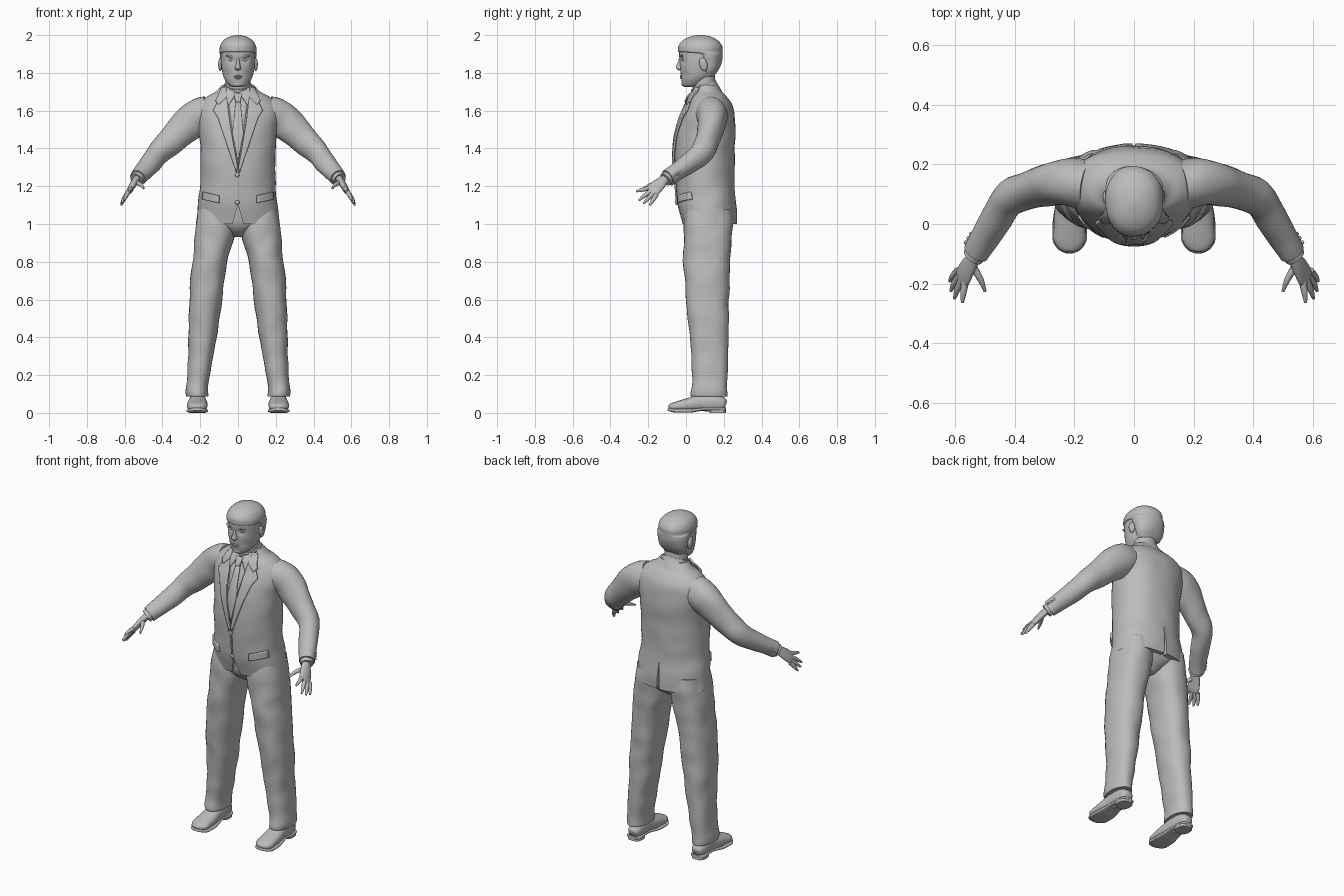
import bpy, bmesh, math
from mathutils import Vector, Matrix, noise
from mathutils.bvhtree import BVHTree

if "Cube" in bpy.data.objects:
    bpy.data.objects.remove(bpy.data.objects["Cube"])

grey = bpy.data.materials.new("plain_grey")
grey.use_nodes = True
grey.diffuse_color = (0.5, 0.5, 0.5, 1)
grey.node_tree.nodes["Principled BSDF"].inputs["Base Color"].default_value = (0.5, 0.5, 0.5, 1)
X, Y = Vector((1, 0, 0)), Vector((0, 1, 0))
parts = []


def finish(name, bm, mirror=False):
    bmesh.ops.recalc_face_normals(bm, faces=bm.faces)
    mesh = bpy.data.meshes.new(name)
    bm.to_mesh(mesh)
    bm.free()
    mesh.materials.append(grey)
    ob = bpy.data.objects.new(name, mesh)
    bpy.context.collection.objects.link(ob)
    if mirror:
        ob.modifiers.new("mirror", "MIRROR").use_mirror_merge = False
    parts.append(ob)
    return ob


def smooth_stations(st, steps):
    """Spline through the stations, held between neighbouring values."""
    out = []
    for i in range(len(st) - 1):
        quad = [st[max(i - 1, 0)], st[i], st[i + 1], st[min(i + 2, len(st) - 1)]]
        for k in range(steps):
            t = k / steps
            row = []
            for a, b, c, d in zip(*quad):
                v = b + t / 2 * (c - a + t * (2*a - 5*b + 4*c - d + t * (3*b - a - 3*c + d)))
                row.append(max(min(b, c), min(max(b, c), v)))
            out.append(row)
    return out + [list(st[-1])]


def skin(name, frames, sides, power, folds, mirror, sculpt):
    bm = bmesh.new()
    rings = []
    for c, u, v in frames:
        ring = []
        for k in range(sides):
            t = math.tau * k / sides
            cs, sn = math.cos(t), math.sin(t)
            p = c + u * math.copysign(abs(cs) ** (2 / power), cs) \
                + v * math.copysign(abs(sn) ** (2 / power), sn)
            if folds:
                p += (p - c).normalized() * noise.noise(p * 11) * folds
            if sculpt:
                p = sculpt(p)
            ring.append(bm.verts.new(p))
        rings.append(ring)
    for lo, hi in zip(rings, rings[1:]):
        for k in range(sides):
            n = (k + 1) % sides
            bm.faces.new((lo[k], lo[n], hi[n], hi[k]))
    bm.faces.new(rings[0])
    bm.faces.new(rings[-1])
    return finish(name, bm, mirror)


def column(name, st, sides=32, power=2, folds=0, mirror=False, steps=5, sculpt=None):
    """Upright body; stations are (x, z, half width, front y, back y)."""
    frames = [(Vector((x, (f + b) / 2, z)), X * w, Y * (b - f) / 2)
              for x, z, w, f, b in smooth_stations(st, steps)]
    return skin(name, frames, sides, power, folds, mirror, sculpt)


def tube(name, st, hint, sides=20, power=2, folds=0, mirror=True, steps=5):
    """Body along a path; stations are (x, y, z, half size on hint, other half size)."""
    rows = smooth_stations(st, steps)
    pts = [Vector(r[:3]) for r in rows]
    frames = []
    for i, r in enumerate(rows):
        t = (pts[min(i + 1, len(pts) - 1)] - pts[max(i - 1, 0)]).normalized()
        u = (hint - t * hint.dot(t)).normalized()
        frames.append((pts[i], u * r[3], t.cross(u) * r[4]))
    return skin(name, frames, sides, power, folds, mirror, None)


def blob(name, loc, size, tilt=0, axis="Y", mirror=False):
    bm = bmesh.new()
    m = Matrix.Translation(loc) @ Matrix.Rotation(tilt, 4, axis) @ Matrix.Diagonal((*size, 1))
    bmesh.ops.create_uvsphere(bm, u_segments=16, v_segments=10, radius=1, matrix=m)
    return finish(name, bm, mirror)


# Jacket body, with the front opening and back vent cut out
jacket = column("jacket", [
    (0, 1.0, .222, -.02, .27), (0, 1.1, .211, -.045, .267), (0, 1.2, .199, -.055, .257),
    (0, 1.35, .198, -.06, .258), (0, 1.47, .205, -.05, .262), (0, 1.56, .22, -.025, .258),
    (0, 1.63, .208, .005, .245), (0, 1.675, .165, .025, .215), (0, 1.7, .12, .045, .19),
    (0, 1.735, .085, .06, .165)], 48, 2.15, .005)
for wide, top, y0, y1 in ((.035, 1.1, -.12, .02), (.01, 1.18, .235, .35)):
    bm = bmesh.new()
    bottom = [bm.verts.new((s * wide, y, .98)) for s, y in ((-1, y0), (1, y0), (1, y1), (-1, y1))]
    ridge = [bm.verts.new((0, y, top)) for y in (y0, y1)]
    bm.faces.new(bottom)
    bm.faces.new((bottom[0], bottom[1], ridge[0]))
    bm.faces.new((bottom[2], bottom[3], ridge[1]))
    bm.faces.new((bottom[1], bottom[2], ridge[1], ridge[0]))
    bm.faces.new((bottom[3], bottom[0], ridge[0], ridge[1]))
    cutter = finish("opening_cutter", bm)
    cutter.hide_render = True
    parts.remove(cutter)
    jacket.modifiers.new("cut", "BOOLEAN").object = cutter
    jacket.modifiers["cut"].operation = "DIFFERENCE"
    shape = jacket.evaluated_get(bpy.context.evaluated_depsgraph_get())
    jacket.data = bpy.data.meshes.new_from_object(shape)
    jacket.modifiers.clear()
    bpy.data.objects.remove(cutter)
surface = BVHTree.FromPolygons([v.co for v in jacket.data.vertices],
                               [p.vertices for p in jacket.data.polygons])


def patch(name, outline, lift, thick=.01, mirror=False):
    """Cloth plate with an (x, z) outline laid on the jacket front."""
    bm = bmesh.new()
    bm.faces.new([bm.verts.new((x, -1, z)) for x, z in outline])
    bmesh.ops.triangulate(bm, faces=bm.faces)
    bmesh.ops.subdivide_edges(bm, edges=bm.edges, cuts=7, use_grid_fill=True)
    for v in bm.verts:
        hit = surface.ray_cast(v.co, Y)[0] or surface.find_nearest(Vector((v.co.x, 0, v.co.z)))[0]
        v.co.y = hit.y - lift
    ob = finish(name, bm, mirror)
    solid = ob.modifiers.new("cloth", "SOLIDIFY")
    solid.thickness, solid.offset = thick, 0
    return ob


# Shirt, tie, lapels, pockets and buttons
patch("shirt_front", [(-.06, 1.7), (.06, 1.7), (0, 1.3)], .003, .006)
patch("tie", [(-.012, 1.65), (.012, 1.65), (.03, 1.48), (0, 1.33), (-.03, 1.48)], .009)
patch("tie_knot", [(-.022, 1.69), (.022, 1.69), (.012, 1.645), (-.012, 1.645)], .013, .014)
patch("shirt_collar_points", [(.006, 1.695), (.06, 1.725), (.072, 1.69), (.052, 1.625)], .011, .01, True)
patch("lapels", [(.062, 1.705), (.1, 1.66), (.13, 1.6), (.105, 1.56), (.008, 1.27),
                 (.002, 1.3), (.045, 1.55)], .01, .012, True)
patch("jacket_collar", [(.06, 1.725), (.085, 1.72), (.118, 1.65), (.1, 1.63), (.06, 1.67)], .014, .012, True)
patch("pocket_flaps", [(.1, 1.15), (.182, 1.17), (.186, 1.13), (.1, 1.112)], .006, .014, True)
patch("front_edge", [(-.008, 1.27), (.0, 1.27), (.0, 1.1), (-.008, 1.1)], .003, .008)
for z in (1.26, 1.115):
    y = surface.ray_cast(Vector((0, -1, z)), Y)[0].y
    blob("jacket_button", (-.004, y - .005, z), (.012, .007, .012))
tube("collar_band", [(0, .12, 1.665, .092, .08), (0, .105, 1.7, .085, .076), (0, .092, 1.735, .077, .07)],
     X, 32, mirror=False)

# Sleeves, shirt cuffs and sleeve buttons
tube("sleeves", [(.15, .13, 1.585, .085, .093), (.23, .14, 1.555, .08, .098), (.307, .125, 1.485, .066, .084),
                 (.41, .088, 1.386, .06, .064), (.47, 0, 1.31, .051, .053), (.53, -.095, 1.245, .046, .045)],
     Y, 28, folds=.007, mirror=True, steps=6)
tube("shirt_cuffs", [(.51, -.07, 1.265, .036, .035), (.539, -.109, 1.235, .037, .036)], Y)
for k in range(3):
    base = Vector((.47, 0, 1.31)).lerp(Vector((.53, -.095, 1.245)), .6 + .15 * k)
    blob("sleeve_button", base + Vector((.85, .51, .05)) * .047, (.007, .007, .007), mirror=True)

# Hands
across = Vector((.025, .04, -.035))
tube("palms", [(.525, -.09, 1.25, .026, .02), (.54, -.118, 1.232, .027, .02), (.555, -.142, 1.21, .035, .018),
               (.571, -.172, 1.182, .039, .016), (.58, -.188, 1.168, .034, .011)], across)
fingers = {"index_fingers": ((.564, -.188, 1.19), (.572, -.23, 1.182), (.575, -.264, 1.172)),
           "middle_fingers": ((.576, -.183, 1.175), (.592, -.22, 1.15), (.602, -.25, 1.125)),
           "ring_fingers": ((.584, -.172, 1.164), (.603, -.2, 1.135), (.614, -.225, 1.11)),
           "little_fingers": ((.59, -.157, 1.155), (.608, -.176, 1.125), (.618, -.192, 1.1)),
           "thumbs": ((.545, -.135, 1.222), (.515, -.185, 1.208), (.499, -.226, 1.188))}
for name, path in fingers.items():
    sizes = (.013, .0105, .005)
    tube(name, [(*p, r, r) for p, r in zip(path, sizes)], across, 12, mirror=True)

# Trousers
column("trouser_legs", [
    (.217, .088, .056, .025, .222), (.217, .11, .058, .022, .222), (.209, .2, .06, .036, .22),
    (.188, .4, .075, .02, .226), (.17, .6, .086, 0, .226), (.148, .8, .094, -.013, .236),
    (.13, .9, .102, -.013, .241), (.114, 1.0, .107, -.012, .245), (.11, 1.08, .1, 0, .24)],
    32, 2.25, .007, True, 7)
column("trouser_seat", [(0, .93, .03, .06, .17), (0, .97, .09, .01, .225),
                        (0, 1.02, .2, -.012, .245), (0, 1.12, .19, -.02, .24)], 32, 2.2)

# Shoes
tube("shoes", [(.214, .21, .04, .022, .02), (.214, .195, .045, .036, .036), (.214, .15, .055, .044, .048),
               (.214, .09, .056, .046, .047), (.215, .02, .044, .054, .037), (.216, -.05, .034, .054, .026),
               (.216, -.082, .03, .036, .018), (.216, -.092, .028, .014, .009)], X, 24, 2.3)
tube("shoe_soles", [(.214, .213, .02, .024, .008), (.214, .195, .02, .042, .008), (.214, .1, .021, .044, .008),
                    (.215, .02, .011, .056, .01), (.216, -.05, .011, .058, .01),
                    (.216, -.085, .017, .038, .009), (.216, -.097, .02, .012, .007)], X, 24, 3.5)
column("shoe_heels", [(.214, 0, .042, .125, .213), (.214, .022, .042, .12, .213)], 24, 2.8, mirror=True, steps=1)


# Head and neck
def face(p):
    """Press in the eye sockets and the cheeks below the cheekbones."""
    if p.y < .03:
        for x, z, size, depth in ((.036, 1.868, .017, .011), (.06, 1.79, .02, .005)):
            d2 = (abs(p.x) - x) ** 2 + (p.z - z) ** 2
            p.y += depth * math.exp(-d2 / size ** 2)
    return p


tube("neck", [(0, .112, 1.64, .07, .062), (0, .1, 1.7, .068, .062), (0, .09, 1.79, .066, .062)],
     X, 28, mirror=False)
column("head", [(0, 1.725, .028, -.008, .04), (0, 1.737, .05, -.019, .085), (0, 1.775, .075, -.026, .135),
                (0, 1.82, .086, -.03, .165), (0, 1.87, .09, -.034, .18), (0, 1.92, .09, -.036, .182),
                (0, 1.97, .065, 0, .15)], 56, 2.2, steps=7, sculpt=face)
column("nose", [(0, 1.812, .008, -.036, 0), (0, 1.822, .017, -.051, 0), (0, 1.832, .015, -.054, 0),
                (0, 1.855, .01, -.044, 0), (0, 1.885, .009, -.034, 0)], 16)
blob("upper_lip", (0, -.026, 1.783), (.024, .007, .005))
blob("lower_lip", (0, -.025, 1.773), (.02, .007, .005))
blob("chin", (0, -.01, 1.742), (.026, .014, .015))
blob("eyes", (.036, -.011, 1.867), (.015, .01, .007), mirror=True)
blob("brows", (.039, -.021, 1.888), (.026, .008, .006), -.15, mirror=True)
blob("ears", (.094, .092, 1.845), (.011, .021, .036), .25, "X", True)

# Hair with a straight fringe
column("hair", [
    (0, 1.78, .062, .075, .15), (0, 1.82, .086, .08, .175), (0, 1.87, .095, .06, .19),
    (0, 1.9, .097, .035, .193), (0, 1.912, .098, -.04, .194), (0, 1.94, .096, -.043, .192),
    (0, 1.97, .08, -.022, .17), (0, 1.99, .05, .015, .135), (0, 2.0, .015, .055, .095)],
    40, 2.1, .005)

# Smooth shading with sharp hems
bpy.ops.object.select_all(action="DESELECT")
for ob in parts:
    ob.select_set(True)
bpy.context.view_layer.objects.active = jacket
bpy.ops.object.shade_smooth_by_angle(angle=math.radians(45))
